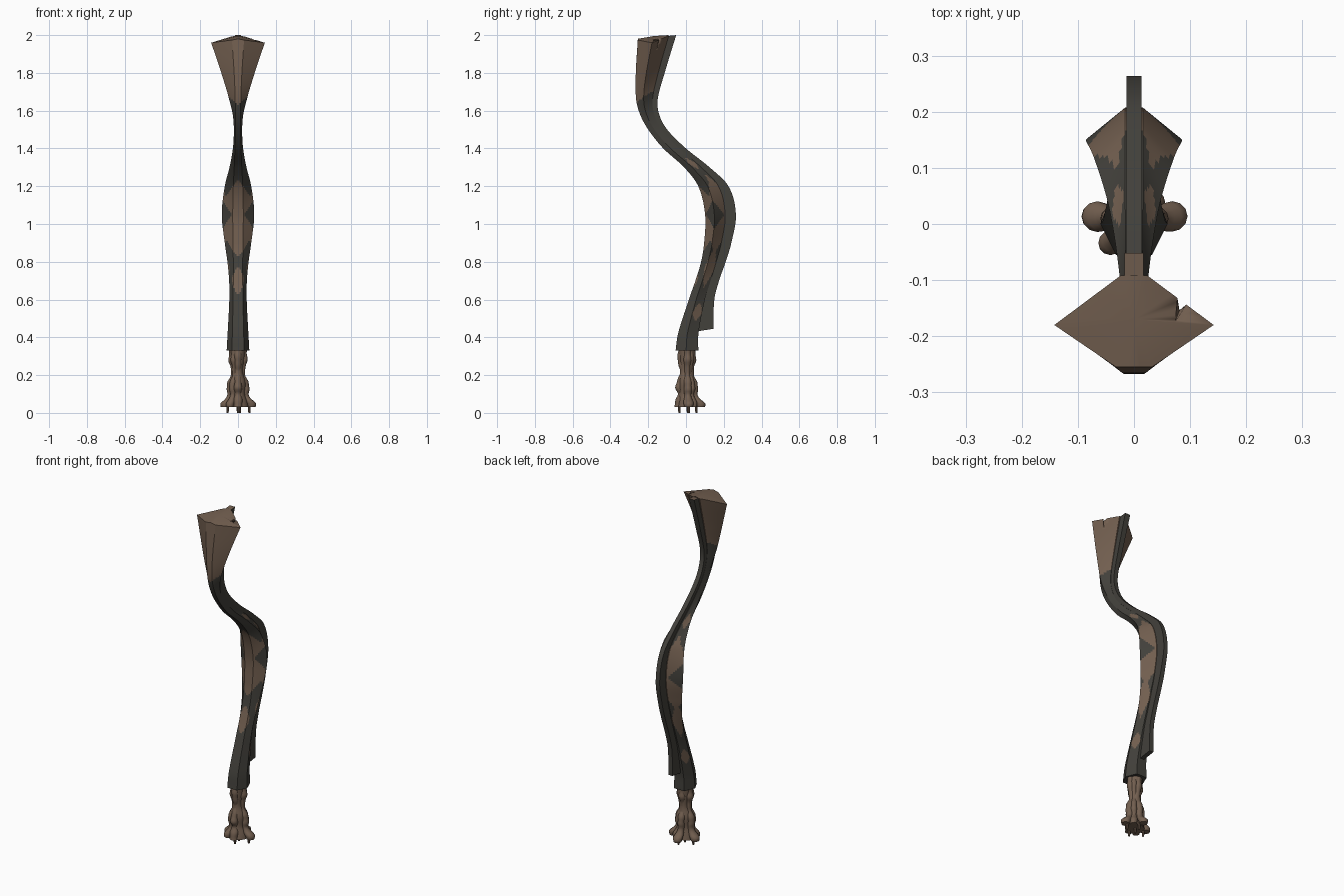
import bpy, bmesh, math
from mathutils import Vector

if "Cube" in bpy.data.objects:
    bpy.data.objects.remove(bpy.data.objects["Cube"])


def material(name, col):
    m = bpy.data.materials.new(name)
    m.diffuse_color = (*col, 1)
    m.use_nodes = True
    m.node_tree.nodes["Principled BSDF"].inputs["Base Color"].default_value = m.diffuse_color
    return m


BROWN = material("weathered brown", (0.17, 0.115, 0.08))
DARK = material("dark grey", (0.055, 0.052, 0.044))


def finish(name, bm, mats, angle=30):
    bmesh.ops.recalc_face_normals(bm, faces=bm.faces)
    me = bpy.data.meshes.new(name)
    bm.to_mesh(me)
    bm.free()
    for m in mats:
        me.materials.append(m)
    ob = bpy.data.objects.new(name, me)
    bpy.context.collection.objects.link(ob)
    bpy.ops.object.select_all(action='DESELECT')
    ob.select_set(True)
    bpy.context.view_layer.objects.active = ob
    bpy.ops.object.shade_smooth_by_angle(angle=math.radians(angle))
    return ob


def spline(keys, z):
    """Smooth interpolation of rows (z, values...) at height z."""
    n = len(keys)
    i = max(j for j in range(n - 1) if keys[j][0] <= z or j == 0)
    a, b = keys[i], keys[i + 1]
    p, q = keys[max(i - 1, 0)], keys[min(i + 2, n - 1)]
    h = b[0] - a[0]
    t = min(max((z - a[0]) / h, 0), 1)
    out = []
    for k in range(1, len(a)):
        ma = (b[k] - p[k]) / (b[0] - p[0]) * h
        mb = (q[k] - a[k]) / (q[0] - a[0]) * h
        out.append((2*t**3 - 3*t*t + 1) * a[k] + (t**3 - 2*t*t + t) * ma
                   + (3*t*t - 2*t**3) * b[k] + (t**3 - t*t) * mb)
    return out


def skin(bm, rings):
    vs = [[bm.verts.new(p) for p in r] for r in rings]
    n = len(vs[0])
    for a, b in zip(vs, vs[1:]):
        for i in range(n):
            bm.faces.new((a[i], a[(i+1) % n], b[(i+1) % n], b[i]))
    return vs


# z, front y, body back y, fin tip y, half width, front half width, back half width
PROFILE = [
    (0.33, -0.055, 0.065, 0.145, 0.060, 0.032, 0.034),
    (0.42, -0.042, 0.066, 0.145, 0.055, 0.030, 0.030),
    (0.60, 0.015, 0.100, 0.150, 0.046, 0.026, 0.022),
    (0.70, 0.050, 0.130, 0.175, 0.047, 0.025, 0.020),
    (0.80, 0.080, 0.160, 0.210, 0.056, 0.025, 0.018),
    (0.90, 0.096, 0.187, 0.240, 0.070, 0.026, 0.016),
    (1.05, 0.101, 0.207, 0.264, 0.086, 0.028, 0.016),
    (1.20, 0.065, 0.172, 0.225, 0.070, 0.025, 0.016),
    (1.30, -0.010, 0.080, 0.125, 0.045, 0.020, 0.016),
    (1.40, -0.120, -0.035, 0.000, 0.027, 0.016, 0.015),
    (1.50, -0.200, -0.130, -0.100, 0.022, 0.014, 0.014),
    (1.58, -0.243, -0.168, -0.142, 0.028, 0.014, 0.014),
    (1.66, -0.264, -0.177, -0.150, 0.047, 0.015, 0.015),
    (1.80, -0.266, -0.148, -0.113, 0.085, 0.020, 0.018),
    (2.00, -0.255, -0.092, -0.052, 0.142, 0.032, 0.024),
]
NF, NS = 3, 8      # divisions of half the front strip, and of each side panel


def half_section(z):
    y0, yb, _, w, f, b = spline(PROFILE, z)
    s = y0 + (yb - y0) * 0.46
    pts = [(f * i / NF, y0, 0) for i in range(NF)]
    pts += [(f + (w-f) * i / NS, y0 + (s-y0) * i / NS, 0) for i in range(NS)]
    pts += [(w + (b-w) * i / NS, s + (yb-s) * i / NS, 0) for i in range(NS)]
    return pts + [(b, yb, 0), (0, yb, 0)]


def is_brown(z, u):
    """Camouflage patches: z is height, u runs 0 (front) to 1 (back)."""
    def diamond(zc, uc, dz, du):
        return abs(z - zc) / dz + abs(u - uc) / du < 1
    if z > 1.63 + 0.08 * u:
        return True
    if diamond(1.05, 0.56, 0.075, 0.36):
        return False
    return (diamond(1.03, 0.0, 0.21, 0.95) or diamond(1.07, 0.8, 0.20, 0.55)
            or diamond(0.70, 0.0, 0.08, 0.28) or diamond(0.77, 0.72, 0.11, 0.3)
            or diamond(0.53, 0.75, 0.05, 0.25) or diamond(0.92, 0.72, 0.07, 0.3)
            or diamond(1.32, 0.75, 0.03, 0.2))


# Curved body with a flared, slightly domed top
bm = bmesh.new()
rings, N = [], 168
for k in range(N):
    z = 0.33 + 1.67 * k / (N - 1)
    half = half_section(z)
    full = half + [(-x, y, 0) for x, y, _ in reversed(half[1:-1])]
    ring = []
    for x, y, _ in full:
        drop = 0.03 * abs(x) / 0.14 + 0.02 * max(0, (-0.1 - y) / 0.16)
        ease = min(max((z - 1.7) / 0.3, 0), 1)
        ring.append((x, y, z - drop * ease))
    rings.append(ring)
grid = skin(bm, rings)
M, H = len(rings[0]), len(half) - 1
bm.faces.ensure_lookup_table()
for idx, f in enumerate(bm.faces):
    k, i = divmod(idx, M)
    i = i if i < H else M - 1 - i
    zc = 0.33 + 1.67 * (k + 0.5) / (N - 1)
    f.material_index = 0 if is_brown(zc, (i + 0.5) / H) else 1
low = bm.faces.new(grid[0])
low.material_index = 1
centre = bm.verts.new((0, -0.17, 1.995))
for i in range(M):
    bm.faces.new((grid[-1][i], grid[-1][(i + 1) % M], centre))
body = finish("curved_body", bm, [BROWN, DARK])

# Crack split into the flared top
bm = bmesh.new()
v = [bm.verts.new(p) for p in ((0.066, -0.195, 2.03), (0.073, -0.12, 2.03),
                               (0.105, -0.135, 2.03), (0.086, -0.14, 1.89))]
for t in ((0, 1, 2), (0, 1, 3), (1, 2, 3), (2, 0, 3)):
    bm.faces.new([v[i] for i in t])
cutter = finish("crack_cutter", bm, [BROWN])
cutter.hide_render = True
mod = body.modifiers.new("crack", 'BOOLEAN')
mod.operation, mod.object, mod.solver = 'DIFFERENCE', cutter, 'EXACT'
bpy.context.view_layer.objects.active = body
bpy.ops.object.modifier_apply(modifier=mod.name)
bpy.data.objects.remove(cutter)

# Fin along the back
bm = bmesh.new()
rings = []
for k in range(100):
    z = 0.43 + 1.57 * k / 99
    _, yb, yt, _, _, b = spline(PROFILE, z)
    t = 0.013 + 0.004 * max(0, (z - 1.7) / 0.3)
    zt = z + (0.015 if k == 0 else 0)
    zb = z - (0.006 if k == 99 else 0)
    rings.append([(-t, yb - 0.02, zb), (t, yb - 0.02, zb), (t, yt, zt), (-t, yt, zt)])
grid = skin(bm, rings)
bm.faces.new(grid[0])
bm.faces.new(grid[-1]).material_index = 1
finish("back_fin", bm, [DARK, BROWN])


def tube(bm, rows, sides=12):
    """Loft through rows of (x, y, z, radius x, radius y), closed at both ends."""
    rings = [[(x + rx * math.cos(math.tau * i / sides),
               y + ry * math.sin(math.tau * i / sides), z)
              for i in range(sides)] for x, y, z, rx, ry in rows]
    grid = skin(bm, rings)
    bm.faces.new(grid[0])
    bm.faces.new(grid[-1])


# Gnarled foot: a core with knobbly tendons that spread into toes
CORE = [(0.03, 0.055, 0.05), (0.06, 0.05, 0.045), (0.10, 0.038, 0.042), (0.16, 0.042, 0.042),
        (0.22, 0.026, 0.036), (0.28, 0.034, 0.04), (0.34, 0.04, 0.045)]
TENDON = [(0.03, 0.068, 0.025), (0.05, 0.066, 0.025), (0.07, 0.05, 0.023), (0.10, 0.037, 0.018),
          (0.13, 0.041, 0.021), (0.16, 0.036, 0.020), (0.20, 0.024, 0.015), (0.23, 0.022, 0.015),
          (0.27, 0.029, 0.020), (0.30, 0.030, 0.019), (0.34, 0.026, 0.020)]
bm = bmesh.new()
zs = [0.03 + 0.31 * k / 30 for k in range(31)]
tube(bm, [(0, 0.005, z, *spline(CORE, z)) for z in zs], 16)
for ang, reach, size in ((8, 1.05, 1), (172, 1, 1), (90, 1.1, 0.95), (270, 0.62, 0.95),
                         (45, 0.75, 0.8), (222, 0.85, 0.8)):
    c, s = math.cos(math.radians(ang)), math.sin(math.radians(ang))
    rows = []
    for z in zs:
        d, r = spline(TENDON, z)
        d *= 1 + (reach - 1) * min(1, max(0, (0.14 - z) / 0.09))
        r *= size * (1 + 0.10 * math.sin(z * 110 + ang))
        rows.append((c * d, s * d + 0.004, z, r, r))
    tube(bm, rows)
finish("gnarled_foot", bm, [BROWN], 45)

# Small pegs under the foot
bm = bmesh.new()
for x, y in ((-0.055, 0.01), (0.06, 0.015), (0.005, -0.035), (0.01, 0.055), (0.0, 0.01)):
    tube(bm, [(x, y, z, r, r) for z, r in ((0, 0.005), (0.012, 0.007), (0.04, 0.007))], 8)
finish("foot_pegs", bm, [BROWN])
